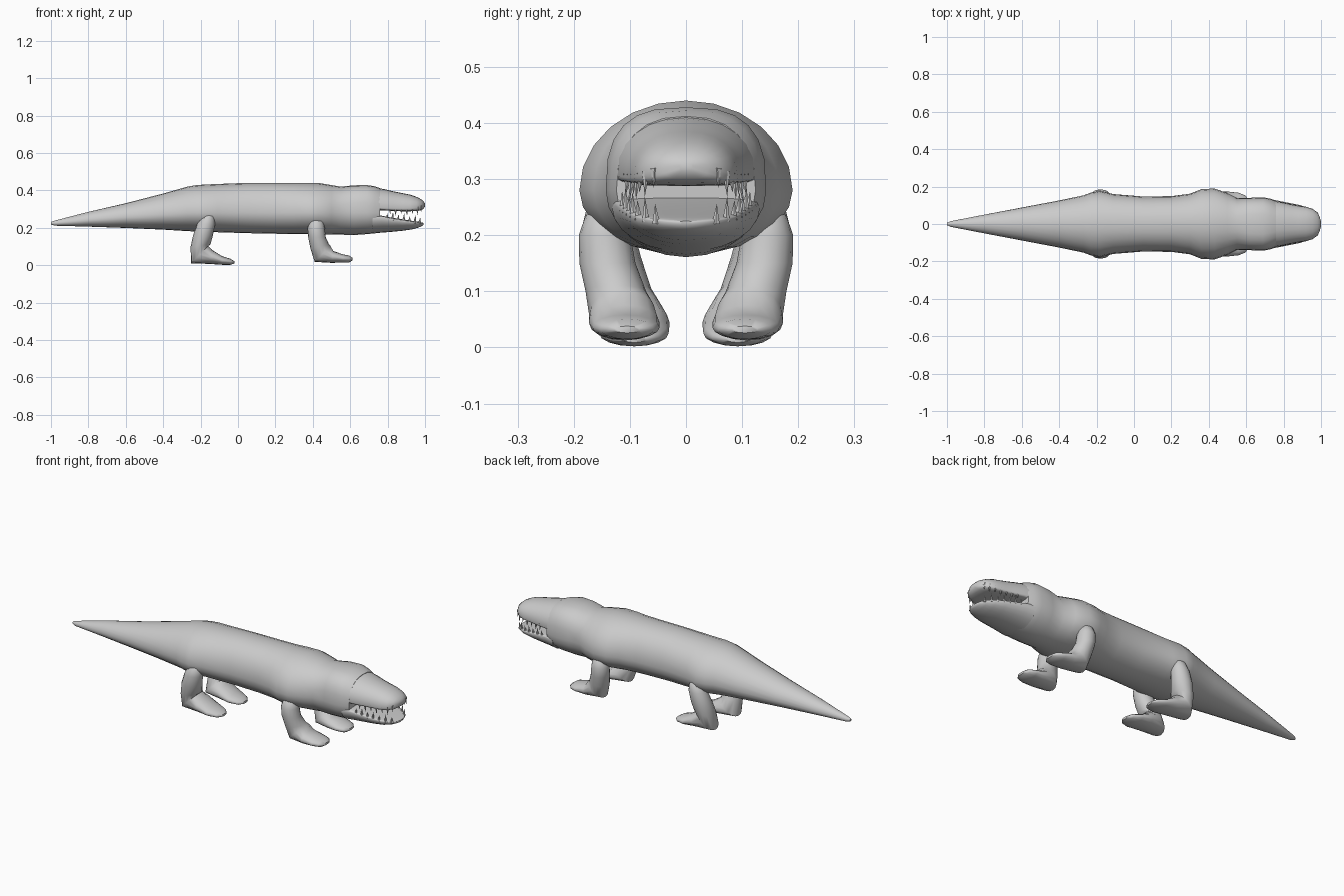
import bpy, bmesh, math
from mathutils import Vector

grey = bpy.data.materials.new("plain grey")
grey.diffuse_color = (0.6, 0.6, 0.6, 1)


def finish(name, bm, angle=50):
    bmesh.ops.recalc_face_normals(bm, faces=bm.faces)
    me = bpy.data.meshes.new(name)
    bm.to_mesh(me)
    bm.free()
    me.materials.append(grey)
    ob = bpy.data.objects.new(name, me)
    bpy.context.collection.objects.link(ob)
    bpy.ops.object.select_all(action='DESELECT')
    ob.select_set(True)
    bpy.context.view_layer.objects.active = ob
    bpy.ops.object.shade_smooth_by_angle(angle=math.radians(angle))
    return ob


def loft(name, rings):
    """Skin a list of equal-length point rings and cap both ends."""
    bm = bmesh.new()
    vs = [[bm.verts.new(p) for p in r] for r in rings]
    n = len(vs[0])
    for a, b in zip(vs, vs[1:]):
        for i in range(n):
            j = (i + 1) % n
            bm.faces.new((a[i], a[j], b[j], b[i]))
    bm.faces.new(vs[0])
    bm.faces.new(vs[-1])
    return finish(name, bm)


def section(x, w, zb, zm, zt, top=2.0, low=2.0, n=24):
    """Cross-section in the yz plane: widest at zm, rounded above and below."""
    pts = []
    for i in range(n):
        a = 2 * math.pi * i / n
        c, s = math.cos(a), math.sin(a)
        e = 2 / (top if s >= 0 else low)
        h = zt - zm if s >= 0 else zm - zb
        pts.append((x, math.copysign(w * abs(c) ** e, c),
                    zm + math.copysign(h * abs(s) ** e, s)))
    return pts


# Tail, trunk and back of the head: x, half width, bottom, widest, top, top squareness
body = [(-1, .006, .217, .224, .231, 2), (-.98, .015, .211, .224, .238, 2),
        (-.8, .05, .206, .24, .285, 2), (-.6, .088, .199, .256, .331, 2),
        (-.4, .126, .19, .27, .383, 2), (-.27, .153, .182, .28, .42, 2),
        (-.23, .168, .18, .28, .427, 2), (-.18, .176, .178, .28, .431, 2),
        (-.11, .16, .176, .28, .434, 2.1), (.05, .147, .171, .28, .44, 2.2),
        (.2, .149, .168, .28, .44, 2.2), (.3, .162, .166, .28, .44, 2.1),
        (.36, .186, .166, .28, .44, 2), (.43, .19, .165, .28, .44, 2),
        (.5, .165, .164, .28, .428, 2.1), (.55, .139, .163, .28, .42, 2.2),
        (.62, .14, .161, .28, .427, 2.7), (.69, .143, .166, .28, .428, 2.8),
        (.73, .135, .17, .28, .422, 2.6), (.76, .124, .174, .28, .412, 2.4)]
loft("body", [section(*b) for b in body])

# Upper snout with a flat palate: x, half width, palate, lip, top
snout = [(.72, .128, .29, .31, .415), (.78, .119, .292, .305, .407),
         (.83, .108, .29, .303, .395), (.88, .098, .288, .303, .385),
         (.92, .092, .288, .304, .377), (.955, .081, .289, .308, .365),
         (.98, .062, .294, .315, .352), (.993, .038, .302, .32, .34),
         (1, .012, .315, .323, .329)]
loft("snout", [section(*s, 2.2, 4) for s in snout])

# Lower jaw: x, half width, bottom, lip, top
jaw = [(.72, .132, .17, .25, .275), (.77, .125, .174, .252, .264),
       (.82, .115, .178, .246, .254), (.88, .103, .184, .238, .245),
       (.93, .088, .191, .231, .237), (.965, .068, .201, .227, .232),
       (.985, .04, .21, .224, .228), (.993, .012, .218, .222, .225)]
loft("lower_jaw", [section(*j, 3.5, 2) for j in jaw])


def at(table, x, col):
    for a, b in zip(table, table[1:]):
        if a[0] <= x <= b[0]:
            return a[col] + (b[col] - a[col]) * (x - a[0]) / (b[0] - a[0])


# Pointed teeth along both lips
def teeth(name, table, xs, col, direction):
    bm = bmesh.new()
    for k, x in enumerate(xs):
        for side in (-1, 1):
            base = Vector((x, side * (at(table, x, 1) - .008),
                           at(table, x, col) - direction * .006))
            size = .046 if k % 2 else .036
            ring = [bm.verts.new(base + Vector((.009 * math.cos(t), .008 * math.sin(t), 0)))
                    for t in [2 * math.pi * i / 6 for i in range(6)]]
            tip = bm.verts.new(base + Vector((.004, side * .002, direction * size)))
            bm.faces.new(ring)
            for i in range(6):
                bm.faces.new((ring[i], ring[(i + 1) % 6], tip))
    finish(name, bm, 30)


teeth("upper_teeth", snout, [.81, .84, .87, .9, .93, .957, .977], 3, -1)
teeth("lower_teeth", jaw, [.795, .825, .855, .885, .915, .945, .97], 3, 1)

# Legs bending into forward feet: x, z, bend, half thickness, y, half width
front_leg = [(.42, .25, 0, .015, .14, .02), (.42, .235, 0, .036, .143, .036),
             (.418, .2, 0, .046, .145, .046), (.422, .15, 0, .047, .14, .05),
             (.437, .1, 12, .051, .125, .054), (.452, .06, 45, .06, .113, .06),
             (.505, .044, 82, .032, .11, .063), (.56, .036, 90, .022, .107, .06),
             (.595, .033, 90, .018, .105, .048), (.613, .032, 90, .006, .105, .024)]
back_leg = [(-.157, .275, 0, .014, .138, .018), (-.16, .26, 0, .034, .14, .034),
            (-.17, .22, 0, .048, .14, .044), (-.187, .16, 0, .053, .132, .052),
            (-.2, .105, 8, .054, .118, .056), (-.205, .056, 45, .065, .1, .062),
            (-.145, .044, 80, .038, .095, .066), (-.085, .025, 90, .023, .093, .062),
            (-.04, .018, 90, .016, .092, .046), (-.02, .015, 90, .006, .092, .022)]


def leg_rings(table, side, n=16):
    rings = []
    for x, z, bend, t, y, w in table:
        b = math.radians(bend)
        ring = []
        for i in range(n):
            a = 2 * math.pi * i / n
            u = t * math.cos(a)
            ring.append((x + u * math.cos(b), side * (y + w * math.sin(a)),
                         max(0, z + u * math.sin(b))))
        rings.append(ring)
    return rings


for label, table in (("front_leg", front_leg), ("back_leg", back_leg)):
    for side, tag in ((-1, "right"), (1, "left")):
        loft(f"{label}_{tag}", leg_rings(table, side))
